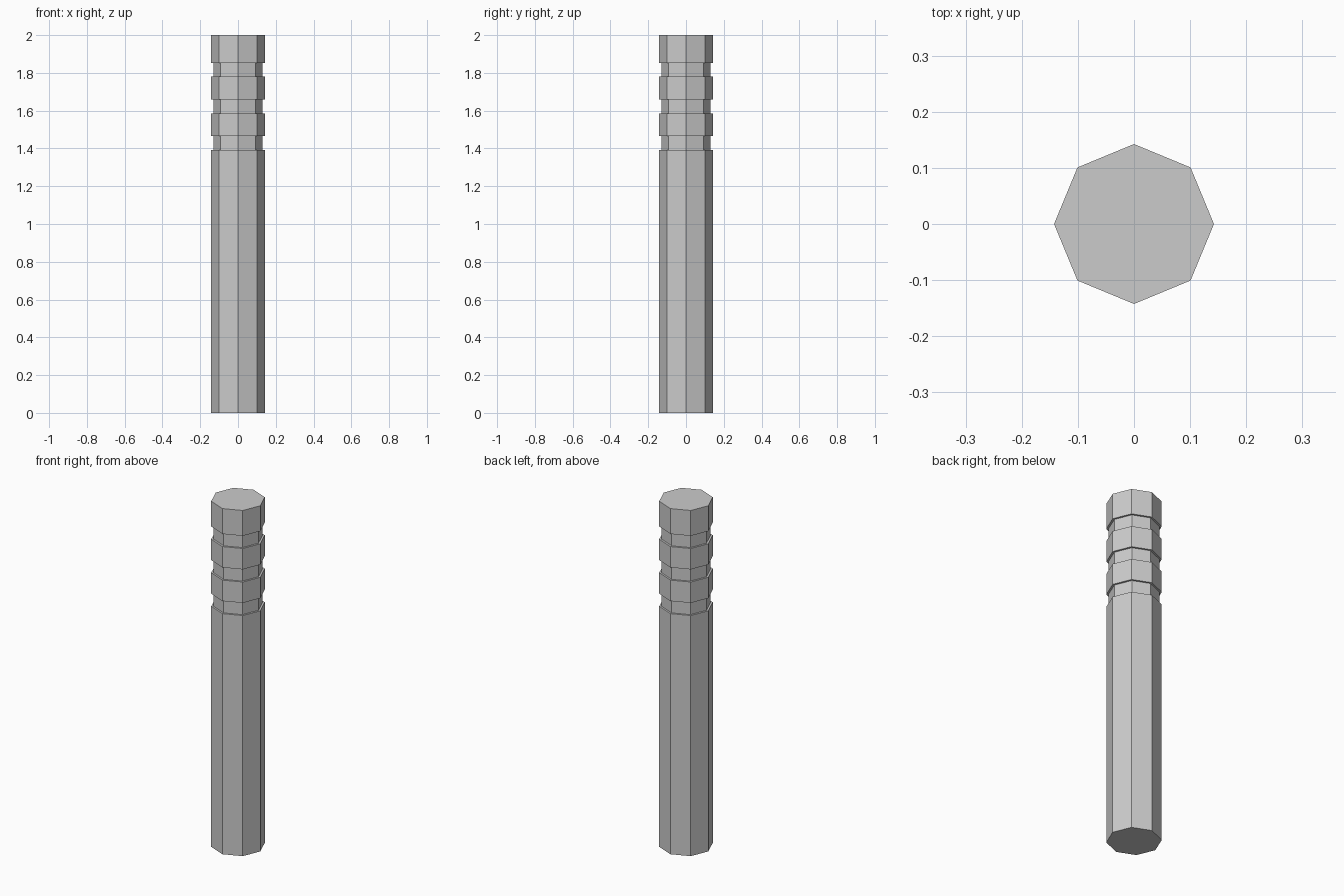
import bpy, bmesh
from math import cos, sin, pi

if "Cube" in bpy.data.objects:
    bpy.data.objects.remove(bpy.data.objects["Cube"])

SIDES = 8
R_OUT, R_GROOVE = 0.1425, 0.131
HEIGHT = 2.0

# Profile (radius, z): plain shaft, then three square-cut grooves near the top
profile = [(R_OUT, 0.0)]
for i in range(3):
    z0 = 1.392 + 0.194 * i
    z1 = z0 + 0.073
    profile += [(R_OUT, z0), (R_GROOVE, z0), (R_GROOVE, z1), (R_OUT, z1)]
profile.append((R_OUT, HEIGHT))

# Sweep the profile round eight flat sides and cap both ends
bm = bmesh.new()
rings = [[bm.verts.new((r * cos(2 * pi * k / SIDES), r * sin(2 * pi * k / SIDES), z))
          for k in range(SIDES)] for r, z in profile]
for low, high in zip(rings, rings[1:]):
    for k in range(SIDES):
        n = (k + 1) % SIDES
        bm.faces.new((low[k], low[n], high[n], high[k]))
bm.faces.new(rings[0][::-1])
bm.faces.new(rings[-1])

mesh = bpy.data.meshes.new("grooved_post")
bm.to_mesh(mesh)
bm.free()
bpy.context.collection.objects.link(bpy.data.objects.new("grooved_post", mesh))
